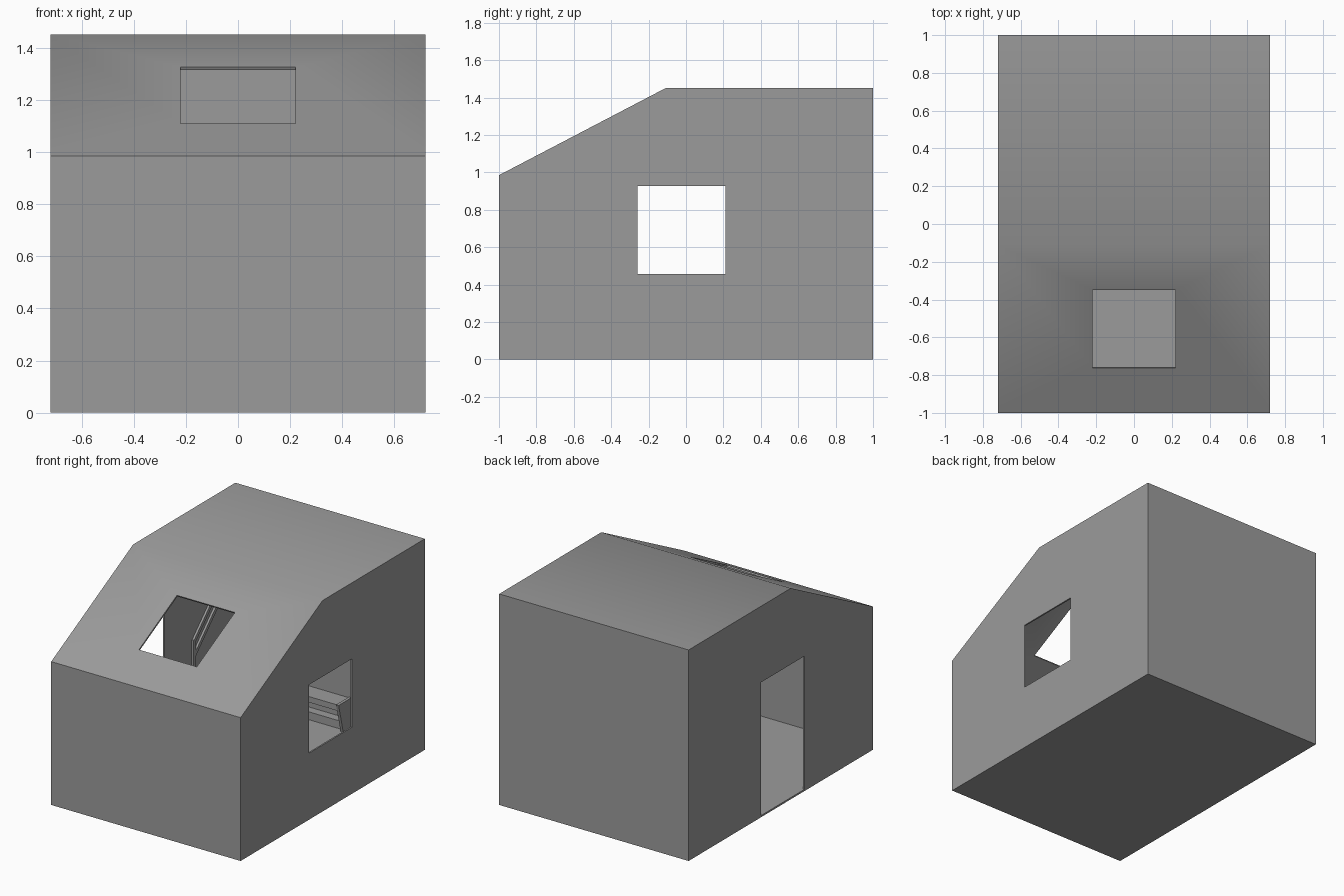
import bpy, bmesh, math
from mathutils import Matrix, Vector

default = bpy.data.objects.get("Cube")
if default:
    bpy.data.objects.remove(default, do_unlink=True)

HALF_W = 0.72
WALL = 0.011
EAVE, RIDGE = Vector((-1.0, 0.985)), Vector((-0.11, 1.45))
SLOPE = RIDGE - EAVE
PITCH = math.atan2(SLOPE.y, SLOPE.x)

# Dark grey used on every part
GREY = (0.33, 0.33, 0.33, 1)
grey = bpy.data.materials.new("dark_grey")
grey.use_nodes = True
grey.diffuse_color = GREY
grey.node_tree.nodes["Principled BSDF"].inputs["Base Color"].default_value = GREY


def extrude_profile(name, points, x0, x1):
    """Extrude a closed (y, z) outline along x."""
    bm = bmesh.new()
    face = bm.faces.new([bm.verts.new((x0, y, z)) for y, z in points])
    result = bmesh.ops.extrude_face_region(bm, geom=[face])
    verts = [v for v in result["geom"] if isinstance(v, bmesh.types.BMVert)]
    bmesh.ops.translate(bm, verts=verts, vec=(x1 - x0, 0, 0))
    bmesh.ops.recalc_face_normals(bm, faces=bm.faces)
    mesh = bpy.data.meshes.new(name)
    bm.to_mesh(mesh)
    bm.free()
    mesh.materials.append(grey)
    obj = bpy.data.objects.new(name, mesh)
    bpy.context.collection.objects.link(obj)
    return obj


def box(name, low, high):
    (x0, y0, z0), (x1, y1, z1) = low, high
    return extrude_profile(name, [(y0, z0), (y1, z0), (y1, z1), (y0, z1)], x0, x1)


def activate(obj):
    bpy.ops.object.select_all(action="DESELECT")
    obj.select_set(True)
    bpy.context.view_layer.objects.active = obj


def cut(target, cutter):
    cutter.hide_render = True
    mod = target.modifiers.new("opening", "BOOLEAN")
    mod.operation = "DIFFERENCE"
    mod.solver = "EXACT"
    mod.object = cutter
    activate(target)
    bpy.ops.object.modifier_apply(modifier=mod.name)
    bpy.data.objects.remove(cutter, do_unlink=True)


# Hollow house shell with one sloping roof side
house = extrude_profile(
    "house_shell",
    [(-1, 0), (1, 0), (1, RIDGE.y), tuple(RIDGE), tuple(EAVE)],
    -HALF_W, HALF_W)
shell = house.modifiers.new("walls", "SOLIDIFY")
shell.thickness = WALL
shell.offset = -1
shell.use_even_offset = True
activate(house)
bpy.ops.object.modifier_apply(modifier=shell.name)

# Side window, opposite doorway and skylight
cut(house, box("window_cutter", (0.6, -0.26, 0.457), (0.8, 0.21, 0.927)))
cut(house, box("door_cutter", (-0.8, -0.26, WALL + 0.001), (-0.6, 0.212, 0.927)))
skylight = box("skylight_cutter", (-0.22, -0.233, -0.1), (0.22, 0.233, 0.1))
centre = EAVE + SLOPE * 0.5
skylight.matrix_world = (Matrix.Translation((0, centre.x, centre.y))
                         @ Matrix.Rotation(PITCH, 4, "X"))
bpy.context.view_layer.update()
cut(house, skylight)
activate(house)
bpy.ops.object.shade_smooth_by_angle(angle=math.radians(30))

# Low bench along the inside of the back wall
INNER_BACK = 1 - WALL
box("bench_seat", (-0.65, 0.86, 0.17), (0.15, INNER_BACK, 0.21))
box("bench_base", (-0.65, 0.93, WALL), (0.15, INNER_BACK, 0.065))
extrude_profile(
    "bench_end",
    [(0.9, WALL), (INNER_BACK, WALL), (INNER_BACK, 0.215), (0.85, 0.215)],
    0.15, 0.17)

# Sloping side rails, one above the other, with their shared post
INNER_SIDE = -HALF_W + WALL
box("rail_post", (INNER_SIDE, 0.51, WALL), (INNER_SIDE + 0.015, 0.535, 0.56))
for name, bottom in (("upper_rail", 0.52), ("lower_rail", 0.42)):
    run = INNER_BACK - 0.51
    extrude_profile(
        name,
        [(0.51, bottom), (INNER_BACK, bottom + run),
         (INNER_BACK, bottom + run + 0.035), (0.51, bottom + 0.035)],
        INNER_SIDE, INNER_SIDE + 0.015)
